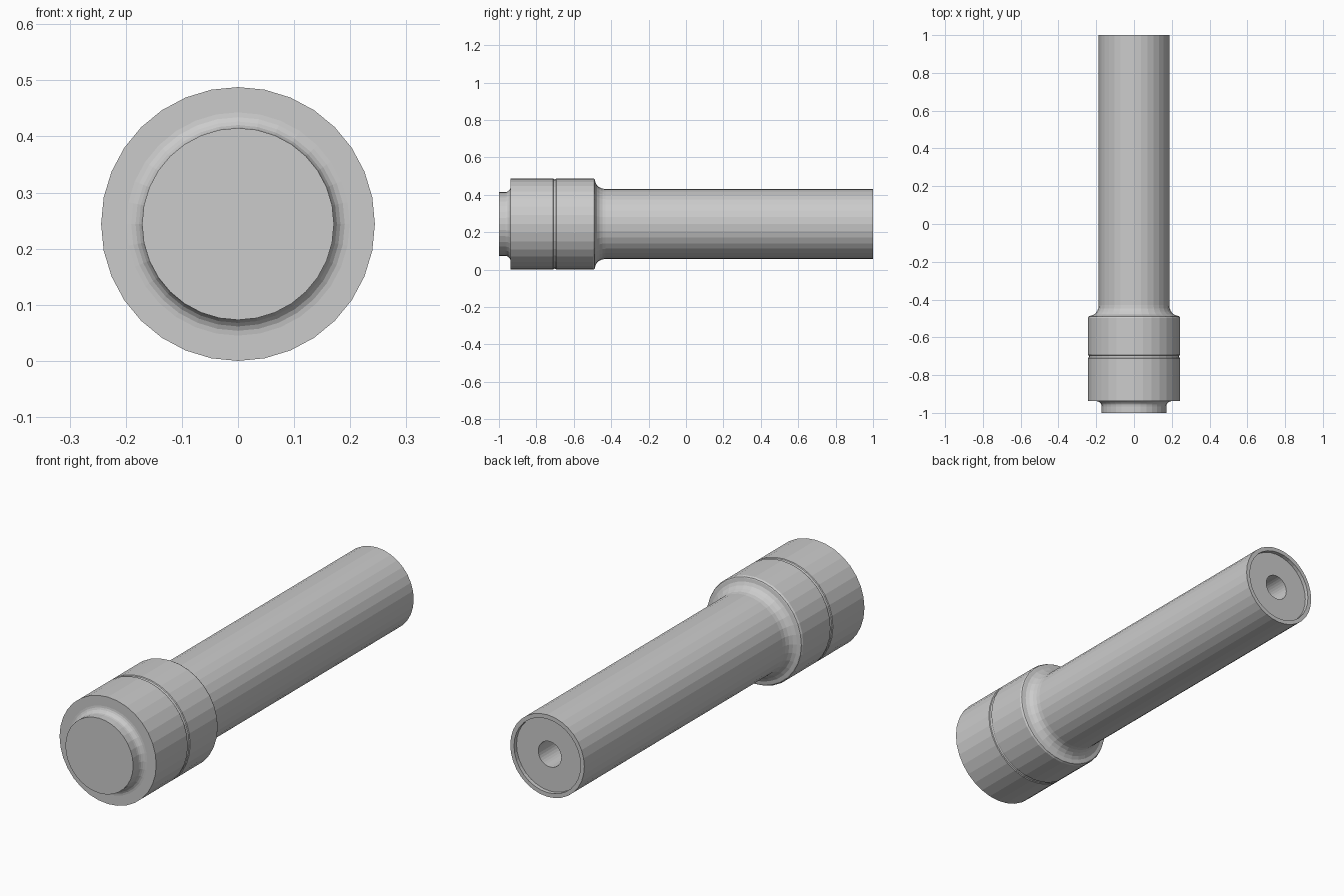
import bpy
import bmesh
from math import cos, sin, pi, tau
from mathutils import Vector

if "Cube" in bpy.data.objects:
    bpy.data.objects.remove(bpy.data.objects["Cube"], do_unlink=True)

SIDES = 32
AXIS_Z = 0.244

grey = bpy.data.materials.new("plain grey")
grey.use_nodes = True
colour = (0.6, 0.6, 0.6, 1)
grey.diffuse_color = colour
grey.node_tree.nodes["Principled BSDF"].inputs["Base Color"].default_value = colour


def arc(r, y, size_r, size_y, start, end, steps=5):
    """Points of an elliptical arc around (r, y) in the lathe profile."""
    angles = [start + (end - start) * i / steps for i in range(steps + 1)]
    return [(r + size_r * cos(a), y + size_y * sin(a)) for a in angles]


def lathe(name, profile):
    """Turn a (radius, y) profile around the long axis."""
    bm = bmesh.new()
    verts = [bm.verts.new((0, y, AXIS_Z + r)) for r, y in profile]
    edges = [bm.edges.new(pair) for pair in zip(verts, verts[1:])]
    bmesh.ops.spin(bm, geom=verts + edges, cent=Vector((0, 0, AXIS_Z)),
                   axis=(0, 1, 0), angle=tau, steps=SIDES)
    bmesh.ops.remove_doubles(bm, verts=bm.verts, dist=0.0002)
    bmesh.ops.recalc_face_normals(bm, faces=bm.faces)
    mesh = bpy.data.meshes.new(name)
    bm.to_mesh(mesh)
    bm.free()
    mesh.materials.append(grey)
    obj = bpy.data.objects.new(name, mesh)
    bpy.context.collection.objects.link(obj)
    return obj


HEAD = 0.244
SHAFT = 0.187
NECK = -0.43

# Head: front boss, filleted step, grooved barrel and concave shoulder
boss = [(0, -1), (0.171, -1)]
boss += arc(0.199, -0.965, 0.028, 0.027, pi, pi / 2)
barrel = [(HEAD, -0.938), (HEAD, -0.713)]
barrel += arc(HEAD, -0.702, 0.005, 0.009, 1.5 * pi, pi / 2, 4)
barrel += [(HEAD, -0.691), (HEAD, -0.497), (0.24, -0.489)]
shoulder = arc(0.236, NECK, 0.236 - SHAFT, 0.057, 1.5 * pi, pi)
lathe("head", boss + barrel + shoulder)

# Shaft: long tube with a shallow end recess and a central bore
lathe("shaft", [(SHAFT, NECK), (SHAFT, 1), (0.168, 1), (0.168, 0.982),
                (0.058, 0.982), (0.058, 0.65), (0, 0.65)])
